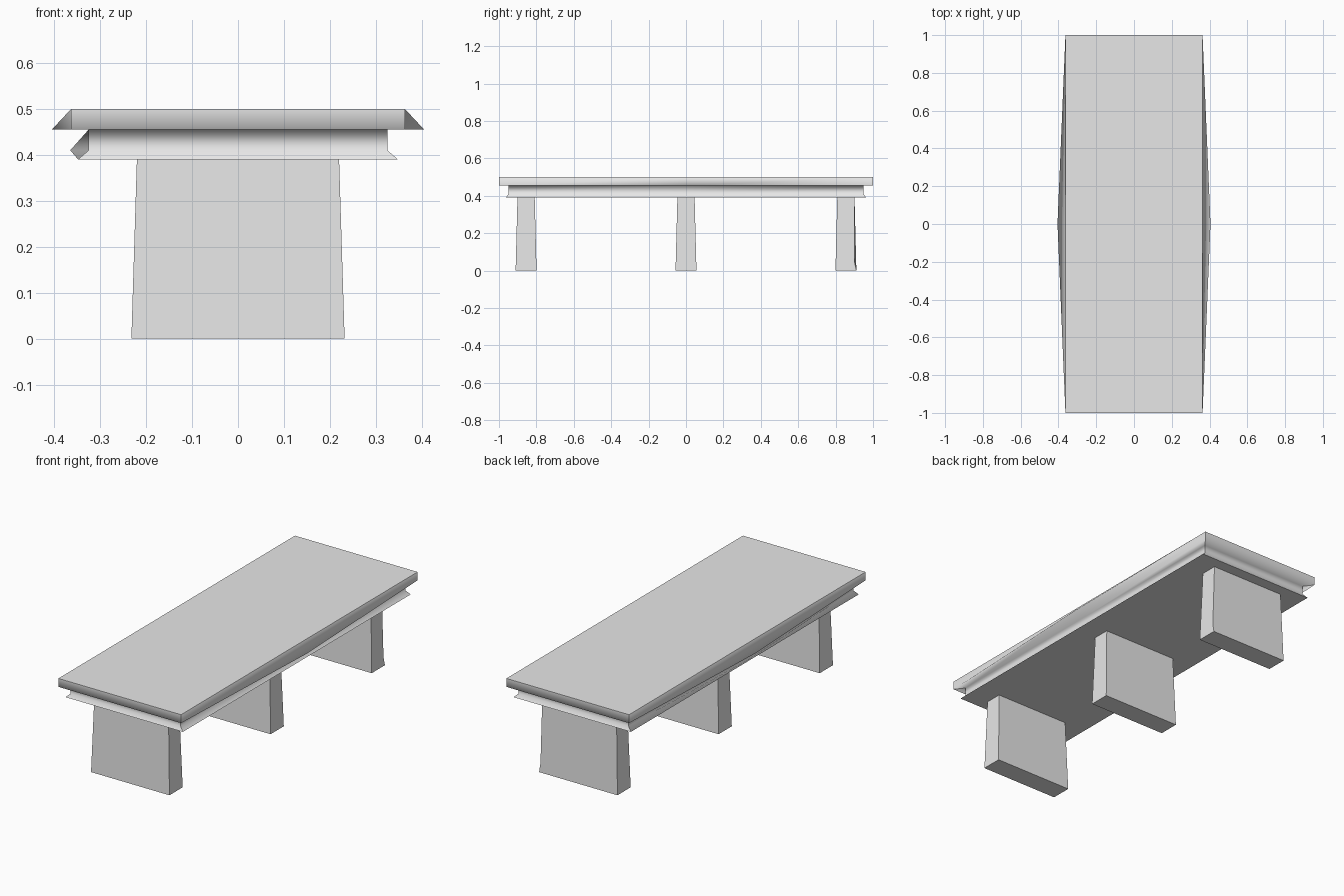
import bpy, bmesh

cube = bpy.data.objects.get("Cube")
if cube:
    bpy.data.objects.remove(cube, do_unlink=True)

stone = bpy.data.materials.new("pale_grey_stone")
stone.use_nodes = True
grey = (0.8, 0.8, 0.8, 1)
stone.diffuse_color = grey
stone.node_tree.nodes["Principled BSDF"].inputs["Base Color"].default_value = grey


def finish(bm, name):
    bmesh.ops.recalc_face_normals(bm, faces=bm.faces)
    mesh = bpy.data.meshes.new(name)
    bm.to_mesh(mesh)
    bm.free()
    mesh.materials.append(stone)
    obj = bpy.data.objects.new(name, mesh)
    bpy.context.collection.objects.link(obj)
    return obj


def ring(bm, hx, hy, z, bulge_right, bulge_left):
    """Rectangle with a middle point on each long side that may bow outwards."""
    outline = [(hx, -hy), (hx + bulge_left, 0), (hx, hy),
               (-hx, hy), (-hx - bulge_right, 0), (-hx, -hy)]
    return [bm.verts.new((x, y, z)) for x, y in outline]


# Table top: stacked outlines from the flared moulding up to the slab
# (half width, half length, height, bow at -x, bow at +x)
levels = [
    (0.348, 0.963, 0.39, 0, 0),
    (0.325, 0.95, 0.41, 0.04, 0),
    (0.325, 0.95, 0.455, 0, 0),
    (0.363, 1.0, 0.455, 0.042, 0.042),
    (0.363, 1.0, 0.5, 0, 0),
]
bm = bmesh.new()
rings = [ring(bm, *level) for level in levels]
for low, high in zip(rings, rings[1:]):
    for i in range(len(low)):
        j = (i + 1) % len(low)
        face = bm.faces.new((low[i], low[j], high[j], high[i]))
        face.smooth = True
bm.faces.new(rings[0])
bm.faces.new(rings[-1])
# Crisp top and bottom rims and crisp corners, soft moulding between
for r in (rings[0], rings[-1]):
    for i in range(len(r)):
        bm.edges.get((r[i], r[i - 1])).smooth = False
for low, high in zip(rings, rings[1:]):
    for corner in (0, 2, 3, 5):
        bm.edges.get((low[corner], high[corner])).smooth = False
finish(bm, "table_top")


# Legs: three broad tapered slabs
def leg(name, y, chipped=False):
    bm = bmesh.new()
    bmesh.ops.create_cube(bm, size=1)
    for v in bm.verts:
        top = v.co.z > 0
        v.co.x *= 0.44 if top else 0.464
        v.co.y = y + v.co.y * (0.092 if top else 0.112)
        v.co.z = 0.39 if top else 0
    if chipped:
        # Small nick near the foot of the outer corner
        edge = next(e for e in bm.edges
                    if all(v.co.x > 0 and v.co.y > y for v in e.verts))
        foot = min(edge.verts, key=lambda v: v.co.z)
        nick = bmesh.utils.edge_split(edge, foot, 0.12)[1]
        nick.co.y -= 0.009
    return finish(bm, name)


leg("front_leg", -0.855)
leg("middle_leg", 0)
leg("back_leg", 0.855, chipped=True)
